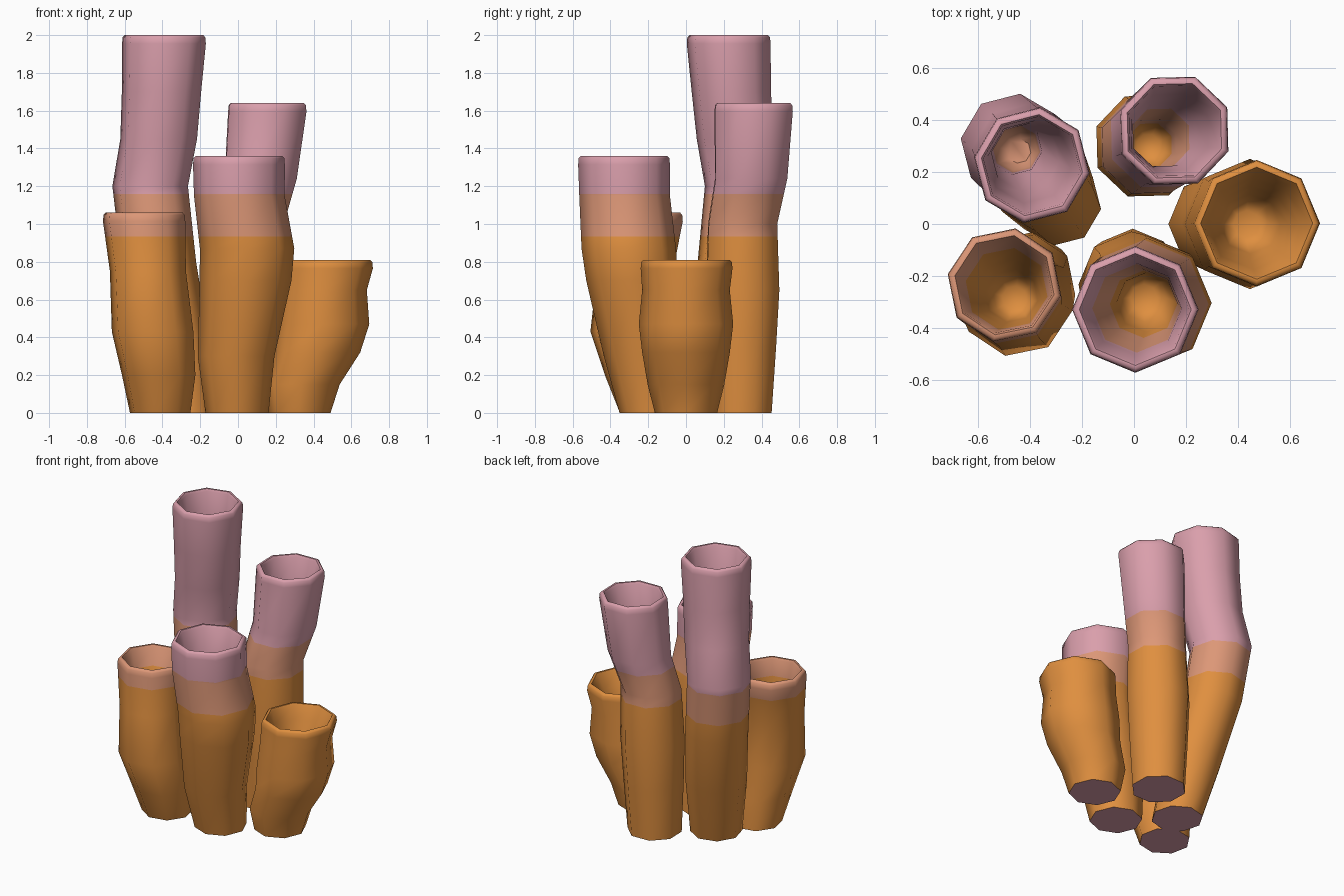
import bpy, bmesh, math
from mathutils import Vector

if "Cube" in bpy.data.objects:
    bpy.data.objects.remove(bpy.data.objects["Cube"])

SIDES = 8
Z_LOW, Z_HIGH = 0.935, 1.16   # heights where the colour bands change


def material(name, rgb):
    m = bpy.data.materials.new(name)
    m.diffuse_color = (*rgb, 1)
    m.use_nodes = True
    m.node_tree.nodes["Principled BSDF"].inputs["Base Color"].default_value = m.diffuse_color
    return m


MATS = [material("orange", (0.74, 0.275, 0.05)),
        material("peach", (0.72, 0.31, 0.185)),
        material("pink", (0.70, 0.345, 0.41))]


def sample(path, z):
    """Spine centre and radius (x, y, r) at height z."""
    for a, b in zip(path, path[1:]):
        if z <= b[0]:
            t = (z - a[0]) / (b[0] - a[0])
            return [p + (q - p) * t for p, q in zip(a[1:], b[1:])]
    return list(path[-1][1:])


def tube(name, path, rot):
    top = path[-1][0]
    rings = [(z, x, y, r) for z, x, y, r in path[:-1]]
    x, y, r = path[-1][1:]
    # rounded lip
    rings += [(top - 0.045, x, y, r), (top - 0.012, x, y, r - 0.003),
              (top, x, y, r - 0.014), (top, x, y, r - 0.028),
              (top - 0.015, x, y, r - 0.036)]
    # tapering hollow, ending half way down
    for t in (0.25, 0.5, 0.75, 0.95, 1.0):
        z = top * (1 - 0.5 * t)
        cx, cy, _ = sample(path, z)
        k = 1 - 0.6 * t if t < 1 else 0.25
        rings.append((z, cx, cy, (r - 0.036) * k))

    bm = bmesh.new()
    loops = []
    for z, cx, cy, rr in rings:
        loops.append([bm.verts.new((cx + rr * math.cos(rot + math.tau * i / SIDES),
                                    cy + rr * math.sin(rot + math.tau * i / SIDES), z))
                      for i in range(SIDES)])
    for a, b in zip(loops, loops[1:]):
        for i in range(SIDES):
            j = (i + 1) % SIDES
            bm.faces.new((a[i], a[j], b[j], b[i]))
    bm.faces.new(loops[0][::-1])
    bm.faces.new(loops[-1])
    # cut the colour borders
    for z in (Z_LOW, Z_HIGH):
        bmesh.ops.bisect_plane(bm, geom=bm.verts[:] + bm.edges[:] + bm.faces[:],
                               dist=1e-5, plane_co=Vector((0, 0, z)),
                               plane_no=Vector((0, 0, 1)))
    bm.normal_update()
    for f in bm.faces:
        z = f.calc_center_median().z
        if z < 0.001:
            f.material_index = 2      # pink underside
        else:
            f.material_index = (z > Z_LOW) + (z > Z_HIGH)
    me = bpy.data.meshes.new(name)
    bm.to_mesh(me)
    bm.free()
    for m in MATS:
        me.materials.append(m)
    ob = bpy.data.objects.new(name, me)
    bpy.context.collection.objects.link(ob)
    bpy.ops.object.select_all(action='DESELECT')
    ob.select_set(True)
    bpy.context.view_layer.objects.active = ob
    bpy.ops.object.shade_smooth_by_angle(angle=math.radians(55))


# each path row: height, centre x, centre y, radius
tube("tallest_tube", [
    (0, -0.29, 0.08, 0.165), (0.4, -0.35, 0.165, 0.195), (0.8, -0.42, 0.26, 0.2),
    (1.2, -0.465, 0.30, 0.202), (1.45, -0.42, 0.26, 0.205), (1.7, -0.405, 0.24, 0.212),
    (2.0, -0.392, 0.226, 0.224)], math.radians(-8))
tube("back_tube", [
    (0, 0.04, 0.29, 0.175), (0.35, 0.045, 0.295, 0.195), (0.65, 0.05, 0.3, 0.208),
    (1.0, 0.06, 0.3, 0.196), (1.24, 0.12, 0.345, 0.205), (1.64, 0.155, 0.358, 0.222)],
    math.radians(-21))
tube("front_tube", [
    (0, -0.005, -0.185, 0.167), (0.3, -0.01, -0.232, 0.203), (0.7, 0.04, -0.285, 0.243),
    (0.87, 0.048, -0.303, 0.25), (1.15, 0.007, -0.325, 0.24), (1.36, 0.005, -0.328, 0.243)], 0)
tube("left_front_tube", [
    (0, -0.412, -0.19, 0.163), (0.2, -0.42, -0.235, 0.198), (0.43, -0.452, -0.29, 0.22),
    (0.75, -0.477, -0.27, 0.205), (1.06, -0.497, -0.235, 0.222)], math.radians(-11))
tube("shortest_tube", [
    (0, 0.325, 0, 0.165), (0.15, 0.335, 0, 0.203), (0.32, 0.415, 0, 0.232),
    (0.47, 0.445, 0, 0.25), (0.65, 0.45, 0, 0.232), (0.81, 0.471, 0.003, 0.243)], 0)
